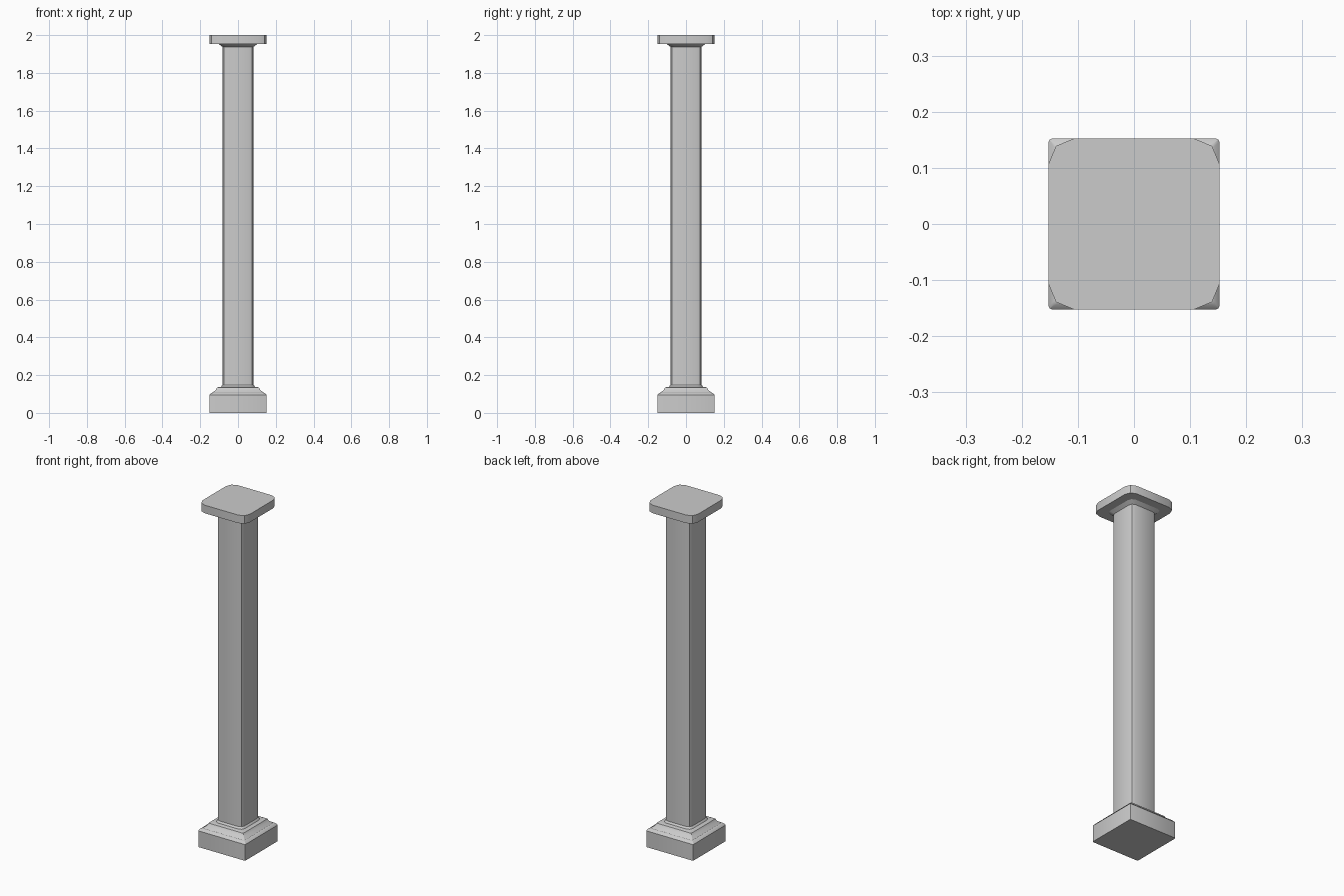
import bpy, bmesh, math

if "Cube" in bpy.data.objects:
    bpy.data.objects.remove(bpy.data.objects["Cube"])


def outline(w, outer, mid):
    """Square of half-width w; each corner is cut by two facets meeting on the diagonal."""
    a, b = w * outer, w * mid
    pts = []
    for i in range(4):
        c, s = round(math.cos(i * math.pi / 2)), round(math.sin(i * math.pi / 2))
        for x, y in ((w, a), (b, b), (a, w)):
            pts.append((x * c - y * s, x * s + y * c))
    return pts


def loft(name, rings, outer, mid, angle=30):
    """Stack scaled outlines given as (half-width, height) and cap both ends."""
    bm = bmesh.new()
    loops = [[bm.verts.new((x, y, z)) for x, y in outline(w, outer, mid)] for w, z in rings]
    for lo, hi in zip(loops, loops[1:]):
        for i in range(12):
            j = (i + 1) % 12
            bm.faces.new((lo[i], lo[j], hi[j], hi[i]))
    bm.faces.new(loops[0][::-1])
    bm.faces.new(loops[-1])
    me = bpy.data.meshes.new(name)
    bm.to_mesh(me)
    bm.free()
    ob = bpy.data.objects.new(name, me)
    bpy.context.collection.objects.link(ob)
    bpy.ops.object.select_all(action='DESELECT')
    bpy.context.view_layer.objects.active = ob
    ob.select_set(True)
    bpy.ops.object.shade_smooth_by_angle(angle=math.radians(angle))
    return ob


# Square plinth with an eased top rim
loft("plinth", [(0.152, 0), (0.152, 0.094), (0.144, 0.104), (0.136, 0.107)], 0.965, 0.99)

# Stepped moulding above the plinth
loft("base_moulding", [(0.137, 0.104), (0.132, 0.111), (0.119, 0.120),
                       (0.112, 0.134), (0.100, 0.138)], 0.965, 0.99)

# Shaft with faceted corners, flared where it meets the base and the cap
loft("shaft", [(0.092, 0.134), (0.088, 0.142), (0.082, 0.148), (0.082, 1.938),
               (0.090, 1.944), (0.106, 1.956)], 0.71, 0.915)

# Cap slab
loft("cap", [(0.152, 1.953), (0.152, 2.0)], 0.71, 0.915)
